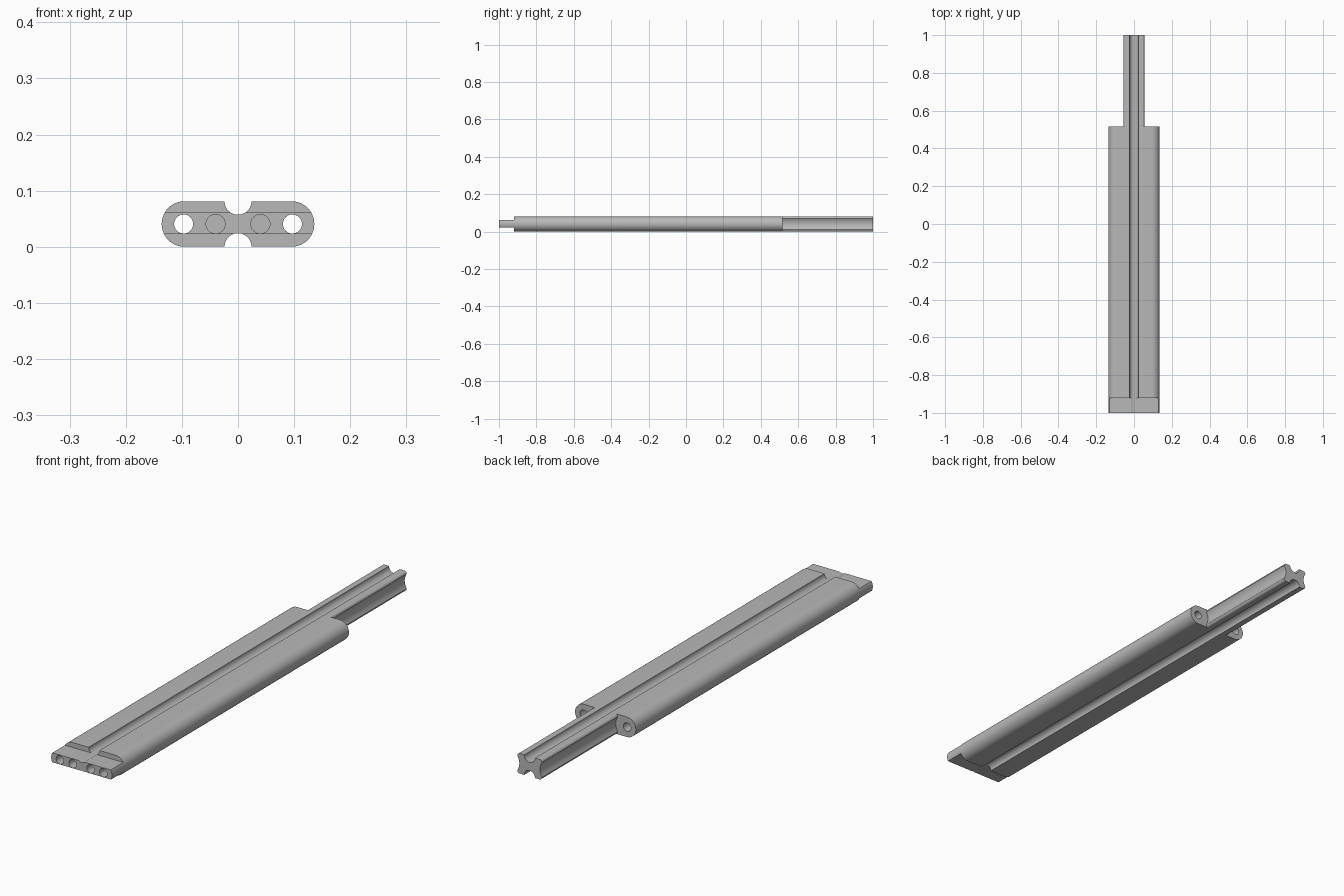
import bpy
import bmesh
from math import cos, sin, pi, radians

HALF_W, R = 0.136, 0.0405        # rounded bar section
H = 2 * R
GROOVE_R = 0.024
STEP_Y, SHOULDER_Y = -0.92, 0.515

cube = bpy.data.objects.get("Cube")
if cube:
    bpy.data.objects.remove(cube, do_unlink=True)

grey = bpy.data.materials.new("plain grey")
grey.use_nodes = True
colour = (0.48, 0.48, 0.48, 1)
grey.diffuse_color = colour
grey.node_tree.nodes["Principled BSDF"].inputs["Base Color"].default_value = colour


def arc(cx, cz, r, start, end, n):
    """Points on an arc, angles in degrees."""
    angles = [radians(start + (end - start) * i / n) for i in range(n + 1)]
    return [(cx + r * cos(a), cz + r * sin(a)) for a in angles]


def prism(name, points, y0, y1):
    """Extrude an x-z profile along y."""
    bm = bmesh.new()
    face = bm.faces.new([bm.verts.new((x, y0, z)) for x, z in points])
    out = bmesh.ops.extrude_face_region(bm, geom=[face])
    verts = [v for v in out["geom"] if isinstance(v, bmesh.types.BMVert)]
    bmesh.ops.translate(bm, verts=verts, vec=(0, y1 - y0, 0))
    bmesh.ops.recalc_face_normals(bm, faces=bm.faces)
    mesh = bpy.data.meshes.new(name)
    bm.to_mesh(mesh)
    bm.free()
    mesh.materials.append(grey)
    obj = bpy.data.objects.new(name, mesh)
    bpy.context.collection.objects.link(obj)
    return obj


def block(x0, x1, z0, z1):
    return [(x0, z0), (x1, z0), (x1, z1), (x0, z1)]


# Bar with rounded sides and a round groove above and below
profile = (arc(HALF_W - R, R, R, -90, 90, 32)
           + arc(0, H, GROOVE_R, 0, -180, 24)
           + arc(R - HALF_W, R, R, 90, 270, 32)
           + arc(0, 0, GROOVE_R, 180, 0, 24))
bar = prism("grooved_bar", profile, -1, 1)

cutters = []

# Thin front tongue
cutters.append(prism("tongue_top_cutter", block(-0.2, 0.2, 0.061, 0.12), -1.1, STEP_Y))
cutters.append(prism("tongue_bottom_cutter", block(-0.2, 0.2, -0.04, 0.0225), -1.1, STEP_Y))

# Narrow rear stem with rounded corners and hollow flanks
edge, corner, hollow = 0.055, 0.011, 0.009
half = R - corner
big_r = (half ** 2 + hollow ** 2) / (2 * hollow)
sweep = 180 / pi * (half / big_r) * 1.06
flank = [(edge - hollow * (1 - (i / 8) ** 2), R - half * i / 8) for i in range(-7, 8)]
stem_side = ([(edge - corner, 0.12)]
             + arc(edge - corner, H - corner, corner, 90, 0, 8)
             + flank
             + arc(edge - corner, corner, corner, 0, -90, 8)
             + [(edge - corner, -0.04), (0.2, -0.04), (0.2, 0.12)])

for side, s in (("left", 1), ("right", -1)):
    cutters.append(prism(side + "_stem_cutter",
                         [(s * x, z) for x, z in stem_side], SHOULDER_Y, 1.1))
    # Outer holes run right through, inner holes are blind
    for label, x, end in (("outer", 0.097, 1.1), ("inner", 0.04, -0.85)):
        circle = arc(s * x, R, 0.017, 0, 360, 32)[:-1]
        cutters.append(prism(f"{side}_{label}_hole_cutter", circle, -1.1, end))

for cutter in cutters:
    cutter.hide_render = True
    mod = bar.modifiers.new(cutter.name, "BOOLEAN")
    mod.operation = "DIFFERENCE"
    mod.solver = "EXACT"
    mod.object = cutter

# Bake the cuts and drop the cutters
bpy.context.view_layer.update()
graph = bpy.context.evaluated_depsgraph_get()
result = bpy.data.meshes.new_from_object(bar.evaluated_get(graph))
bar.modifiers.clear()
bar.data = result
result.materials.clear()
result.materials.append(grey)
for poly in result.polygons:
    poly.material_index = 0
for cutter in cutters:
    bpy.data.objects.remove(cutter, do_unlink=True)

bpy.ops.object.select_all(action="DESELECT")
bar.select_set(True)
bpy.context.view_layer.objects.active = bar
bpy.ops.object.shade_smooth_by_angle(angle=radians(25))
